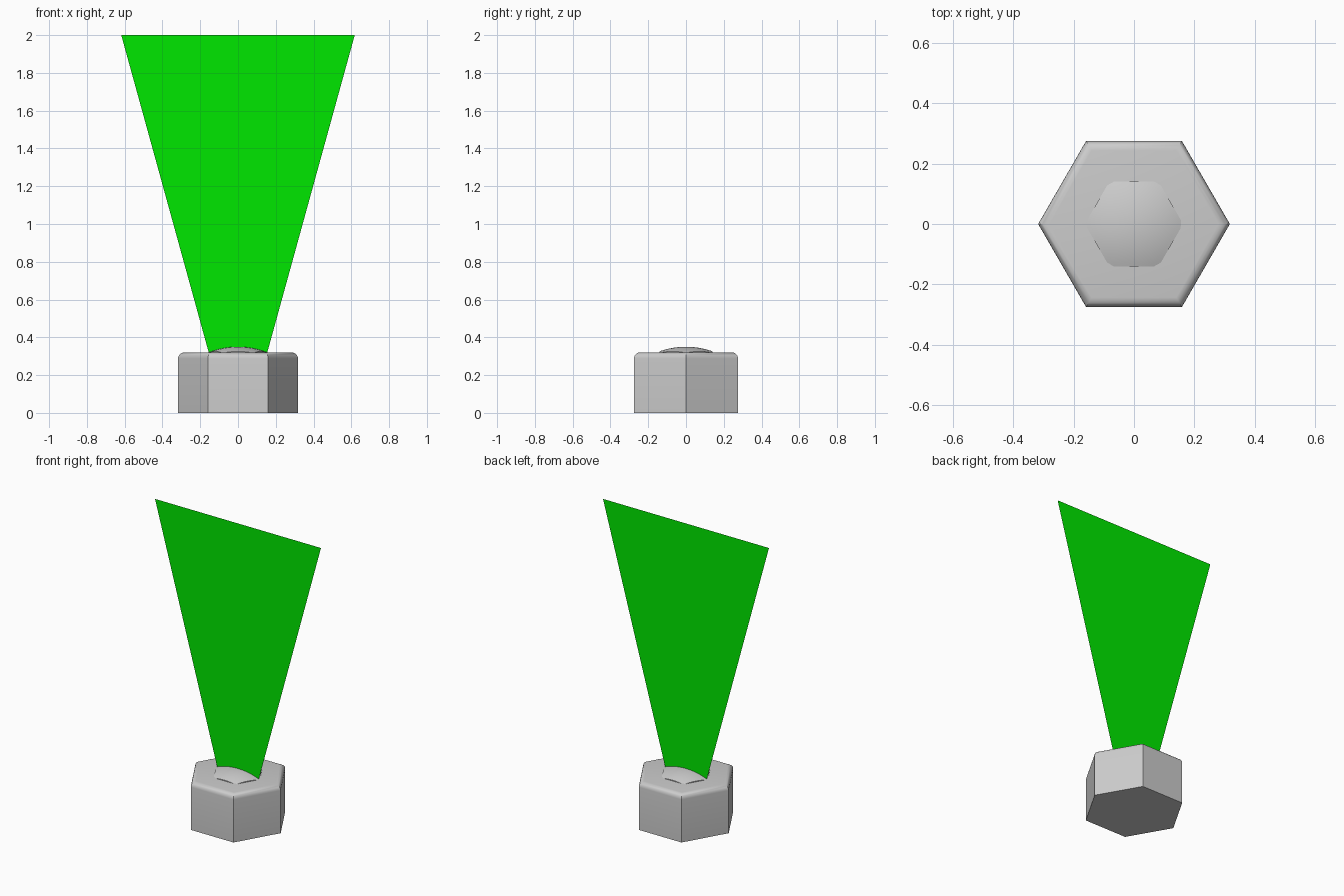
import bpy, bmesh, math

if "Cube" in bpy.data.objects:
    bpy.data.objects.remove(bpy.data.objects["Cube"])

TOP = 0.32


def make_object(name, bm):
    bmesh.ops.recalc_face_normals(bm, faces=bm.faces)
    mesh = bpy.data.meshes.new(name)
    bm.to_mesh(mesh)
    bm.free()
    obj = bpy.data.objects.new(name, mesh)
    bpy.context.collection.objects.link(obj)
    bpy.ops.object.select_all(action='DESELECT')
    obj.select_set(True)
    bpy.context.view_layer.objects.active = obj
    return obj


def hex_point(i, n, radius):
    """Point i on a hexagon outline with n steps per side."""
    side, t = i // n, (i % n) / n
    a, b = math.radians(60 * side), math.radians(60 * side + 60)
    return (radius * ((1 - t) * math.cos(a) + t * math.cos(b)),
            radius * ((1 - t) * math.sin(a) + t * math.sin(b)))


# Hexagonal housing with a rounded top rim
bm = bmesh.new()
base = bm.faces.new([bm.verts.new((*hex_point(i, 1, 0.318), 0)) for i in range(6)])
ext = bmesh.ops.extrude_face_region(bm, geom=[base], use_keep_orig=True)
bmesh.ops.translate(bm, vec=(0, 0, TOP),
                    verts=[g for g in ext["geom"] if isinstance(g, bmesh.types.BMVert)])
rim = [e for e in bm.edges if all(v.co.z > 0.1 for v in e.verts)]
bmesh.ops.bevel(bm, geom=rim, offset=0.032, offset_type='OFFSET',
                segments=5, profile=0.5, affect='EDGES')
make_object("housing", bm)
bpy.ops.object.shade_smooth_by_angle(angle=math.radians(30))

# Domed lens: spherical cap trimmed to a hexagon, with a short skirt
bm = bmesh.new()
SIDE, RINGS, R, PEAK, LENS = 8, 10, 0.42, 0.35, 0.163
count = 6 * SIDE
rings = []
for k in range(1, RINGS + 1):
    ring = []
    for i in range(count):
        x, y = hex_point(i, SIDE, LENS * k / RINGS)
        ring.append(bm.verts.new((x, y, PEAK - R + math.sqrt(R * R - x * x - y * y))))
    rings.append(ring)
rings.append([bm.verts.new((v.co.x, v.co.y, TOP - 0.02)) for v in rings[-1]])
centre = bm.verts.new((0, 0, PEAK))
for i in range(count):
    j = (i + 1) % count
    bm.faces.new((centre, rings[0][i], rings[0][j]))
    for a, b in zip(rings, rings[1:]):
        bm.faces.new((a[i], b[i], b[j], a[j]))
make_object("lens", bm)
bpy.ops.object.shade_smooth_by_angle(angle=math.radians(30))

# Flat light beam widening upwards
bm = bmesh.new()
bm.faces.new([bm.verts.new(p) for p in
              ((-0.155, 0, TOP), (0.155, 0, TOP), (0.618, 0, 2), (-0.618, 0, 2))])
beam = make_object("light_beam", bm)
green = bpy.data.materials.new("beam_green")
green.diffuse_color = (0.0, 0.8, 0.0, 1)
green.use_nodes = True
green.node_tree.nodes["Principled BSDF"].inputs["Base Color"].default_value = green.diffuse_color
beam.data.materials.append(green)
